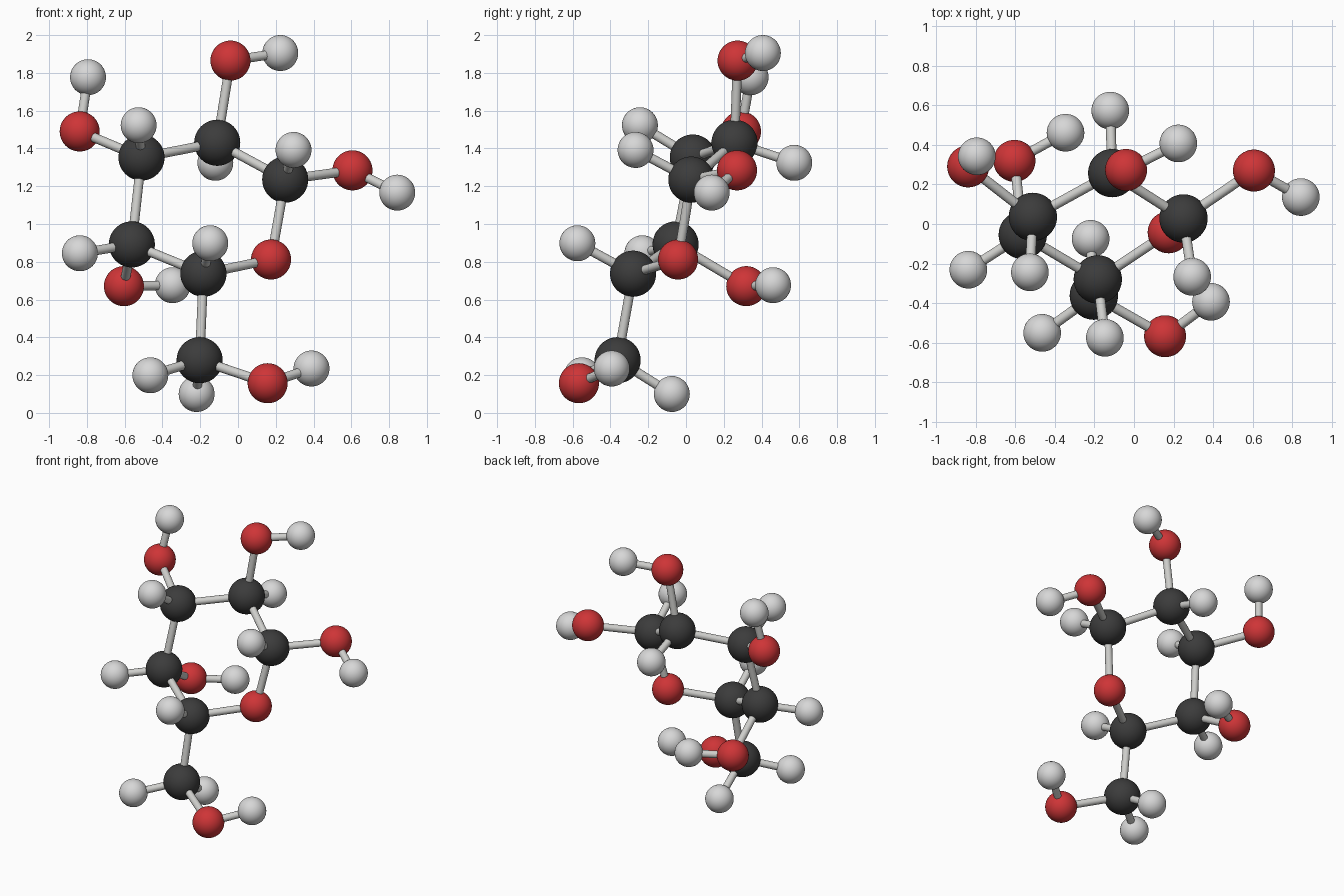
import bpy
from mathutils import Vector

if "Cube" in bpy.data.objects:
    bpy.data.objects.remove(bpy.data.objects["Cube"])


def material(name, rgb):
    m = bpy.data.materials.new(name)
    m.diffuse_color = (*rgb, 1.0)
    m.use_nodes = True
    m.node_tree.nodes["Principled BSDF"].inputs["Base Color"].default_value = m.diffuse_color
    return m


# element: (part name, radius, material)
KINDS = {
    "C": ("carbon", 0.122, material("charcoal", (0.045, 0.045, 0.045))),
    "O": ("oxygen", 0.106, material("red", (0.62, 0.035, 0.038))),
    "H": ("hydrogen", 0.095, material("pale grey", (0.68, 0.68, 0.68))),
}
BOND_MAT = material("bond grey", (0.62, 0.62, 0.60))
BOND_RADIUS = 0.025

# atom key: (position, atoms it is bonded to); first letter is the element
ATOMS = {
    # six-membered ring
    "C1": ((0.25, 0.028, 1.235), ["C2", "O5"]),
    "C2": ((-0.11, 0.257, 1.43), ["C3"]),
    "C3": ((-0.511, 0.036, 1.352), ["C4"]),
    "C4": ((-0.562, -0.055, 0.892), ["C5"]),
    "C5": ((-0.183, -0.28, 0.737), ["O5", "C6"]),
    "O5": ((0.175, -0.042, 0.812), []),
    # side arm
    "C6": ((-0.203, -0.362, 0.279), ["O6"]),
    # hydroxyl groups
    "O1": ((0.606, 0.27, 1.284), ["C1"]),
    "HO1": ((0.843, 0.136, 1.166), ["O1"]),
    "O2": ((-0.04, 0.273, 1.865), ["C2"]),
    "HO2": ((0.224, 0.407, 1.905), ["O2"]),
    "O3": ((-0.838, 0.291, 1.49), ["C3"]),
    "HO3": ((-0.794, 0.342, 1.777), ["O3"]),
    "O4": ((-0.604, 0.319, 0.671), ["C4"]),
    "HO4": ((-0.346, 0.461, 0.676), ["O4"]),
    "O6": ((0.157, -0.567, 0.157), []),
    "HO6": ((0.389, -0.393, 0.235), ["O6"]),
    # hydrogens on the carbons
    "H1": ((0.294, -0.267, 1.392), ["C1"]),
    "H2": ((-0.12, 0.573, 1.324), ["C2"]),
    "H3": ((-0.526, -0.244, 1.523), ["C3"]),
    "H4": ((-0.837, -0.231, 0.845), ["C4"]),
    "H5": ((-0.147, -0.575, 0.898), ["C5"]),
    "H6a": ((-0.464, -0.55, 0.199), ["C6"]),
    "H6b": ((-0.219, -0.075, 0.1), ["C6"]),
}


def finish(name, mat):
    ob = bpy.context.object
    ob.name = name
    ob.data.materials.append(mat)
    return ob


def add_atom(key, pos):
    name, radius, mat = KINDS[key[0]]
    bpy.ops.mesh.primitive_uv_sphere_add(segments=48, ring_count=24,
                                         radius=radius, location=pos)
    bpy.ops.object.shade_smooth()
    finish(f"{name}_atom_{key}", mat)


def add_bond(a, b):
    p, q = Vector(ATOMS[a][0]), Vector(ATOMS[b][0])
    d = q - p
    bpy.ops.mesh.primitive_cylinder_add(
        vertices=24, radius=BOND_RADIUS, depth=d.length, location=(p + q) / 2,
        rotation=d.to_track_quat("Z", "Y").to_euler())
    bpy.ops.object.shade_smooth_by_angle()
    finish(f"bond_{a}_{b}", BOND_MAT)


for key, (pos, links) in ATOMS.items():
    add_atom(key, pos)
    for other in links:
        add_bond(key, other)
